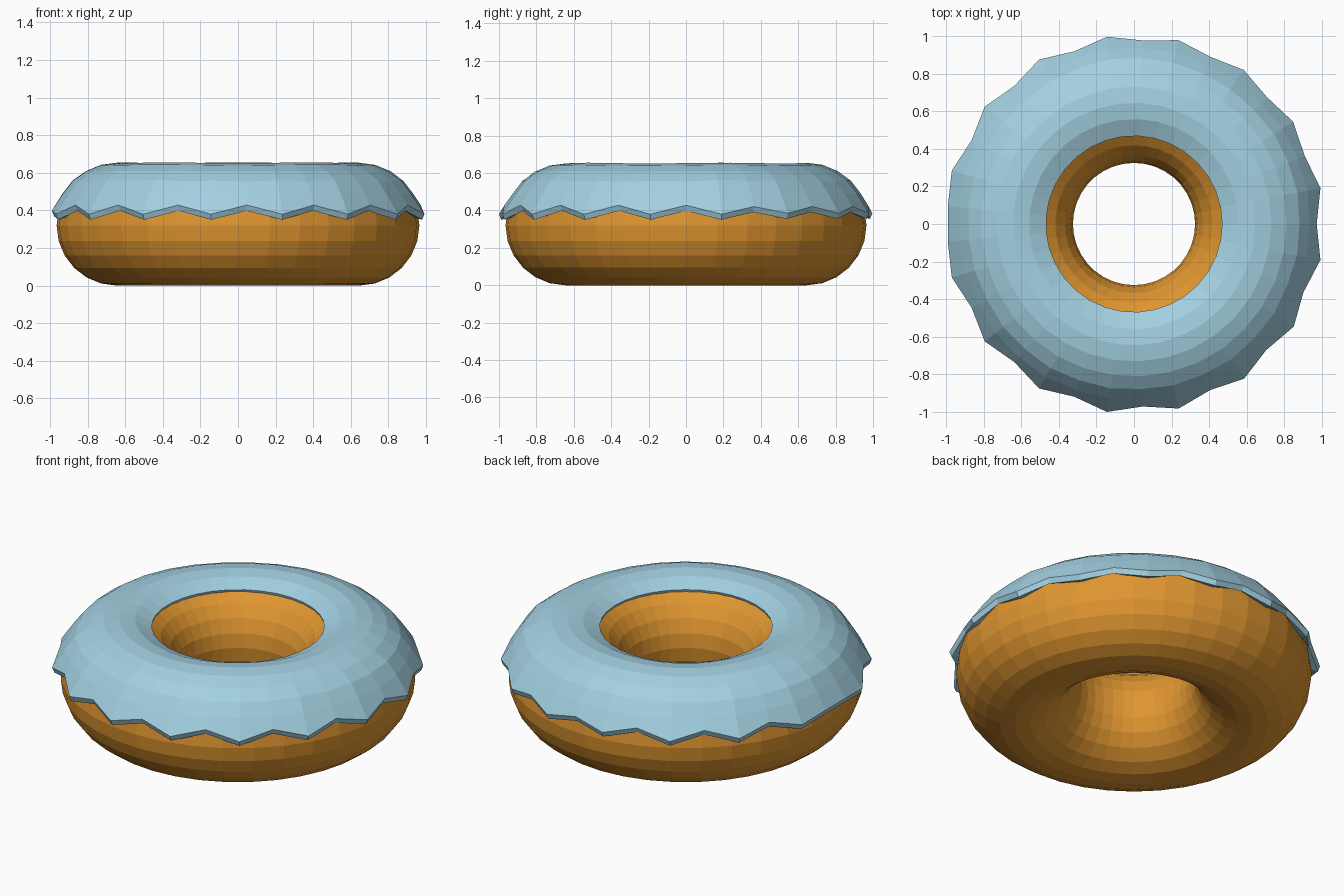
import bpy, bmesh, math
from math import cos, sin, pi, radians

if "Cube" in bpy.data.objects:
    bpy.data.objects.remove(bpy.data.objects["Cube"], do_unlink=True)

RING = 0.645       # distance from the hole's axis to the middle of the dough
TUBE = 0.32        # dough thickness radius, also its centre height
SHELL = 0.333      # icing radius around the same centre line


def material(name, color):
    mat = bpy.data.materials.new(name)
    mat.use_nodes = True
    mat.diffuse_color = color
    mat.node_tree.nodes["Principled BSDF"].inputs["Base Color"].default_value = color
    return mat


def tube_point(radius, degrees):
    """Radius and height of a point on the ring's cross-section."""
    a = radians(degrees)
    return RING + radius * cos(a), TUBE + radius * sin(a)


def lerp(a, b, t):
    return a + (b - a) * t


# Dough ring
bpy.ops.mesh.primitive_torus_add(major_radius=RING, minor_radius=TUBE,
                                 major_segments=36, minor_segments=24,
                                 location=(0, 0, TUBE))
dough = bpy.context.object
dough.name = "dough_ring"
dough.data.materials.append(material("golden dough", (0.745, 0.305, 0.03, 1)))


# Icing cross-section, swept round; droop is 0 at a notch and 1 at a drip
def icing_profile(droop, angle):
    ripple = 0.003 * sin(5 * angle)
    rows = [tube_point(TUBE - 0.01, 123 + 60 * ripple)]
    rows += [tube_point(SHELL, 122)]
    rows += [tube_point(SHELL + ripple * 0.7, d) for d in (105, 90, 75, 60)]
    rows += [tube_point(SHELL + ripple + 0.006 * droop, d) for d in (45, 30)]
    lip = (lerp(0.972, 1.01, droop), lerp(0.428, 0.38, droop))
    rows += [lip, (lip[0] - 0.012, lip[1] - 0.03)]
    rows += [(0.945, lip[1] - 0.015)]
    return rows


bm = bmesh.new()
HALF = 16
COUNT = 2 * HALF + 1
rings = []
for i in range(-HALF, HALF + 1):
    angle = 2 * pi * i / COUNT
    droop = i % 2
    if abs(i) == HALF:                      # wide drip where the pattern meets
        droop = 0.6
    elif radians(15) < angle < radians(105):  # calmer edge on one quarter
        droop = lerp(0.15, 0.9, droop)
    rings.append([bm.verts.new((r * cos(angle), r * sin(angle), z))
                  for r, z in icing_profile(droop, angle)])

for i, ring in enumerate(rings):
    following = rings[(i + 1) % COUNT]
    for j in range(len(ring) - 1):
        bm.faces.new((ring[j], following[j], following[j + 1], ring[j + 1]))
    # Underside closes the shell inside the dough
    bm.faces.new((ring[-1], following[-1], following[0], ring[0]))
bmesh.ops.recalc_face_normals(bm, faces=bm.faces)

mesh = bpy.data.meshes.new("icing")
bm.to_mesh(mesh)
bm.free()
icing = bpy.data.objects.new("icing", mesh)
bpy.context.collection.objects.link(icing)
mesh.materials.append(material("pale blue icing", (0.366, 0.631, 0.753, 1)))
